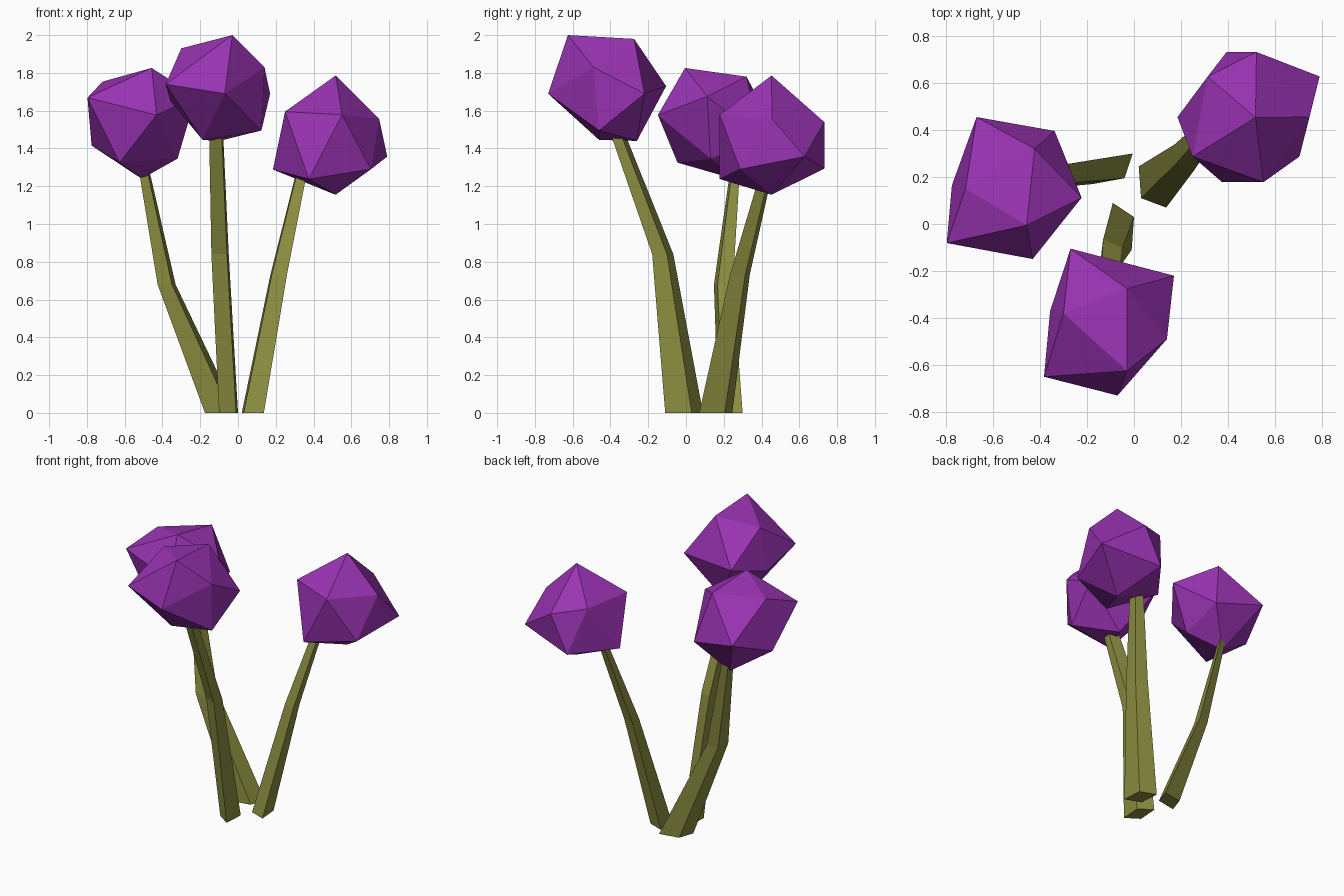
import bpy, bmesh


def material(name, rgb):
    m = bpy.data.materials.new(name)
    m.diffuse_color = (*rgb, 1)
    return m


def finish(bm, name, mat):
    bmesh.ops.recalc_face_normals(bm, faces=bm.faces)
    me = bpy.data.meshes.new(name)
    bm.to_mesh(me)
    bm.free()
    me.materials.append(mat)
    ob = bpy.data.objects.new(name, me)
    bpy.context.collection.objects.link(ob)


# Faceted flower head: irregular twelve-point icosahedron
def flower_head(name, pts):
    bm = bmesh.new()
    for p in pts:
        bm.verts.new(p)
    bmesh.ops.convex_hull(bm, input=bm.verts)
    finish(bm, name, purple)


# Four-sided tapering stem: base corners, then (centre, x scale, y scale) rings
def stem(name, base, rings):
    cx = sum(p[0] for p in base) / 4
    cy = sum(p[1] for p in base) / 4
    bm = bmesh.new()
    loops = [[bm.verts.new((c[0] + (x - cx) * sx, c[1] + (y - cy) * sy, c[2]))
              for x, y in base]
             for c, sx, sy in [((cx, cy, 0), 1, 1)] + rings]
    for lo, hi in zip(loops, loops[1:]):
        for i in range(4):
            j = (i + 1) % 4
            bm.faces.new((lo[i], lo[j], hi[j], hi[i]))
    bm.faces.new(loops[0][::-1])
    bm.faces.new(loops[-1])
    finish(bm, name, olive)


purple = material("petal_purple", (0.32, 0.033, 0.45))
olive = material("stem_olive", (0.25, 0.26, 0.05))

# Front flower
stem("front_stem",
     [(-.09, .09), (0, .03), (-.01, -.11), (-.10, -.05)],
     [((-.095, -.123, .84), .92, .56), ((-.118, -.388, 1.55), .72, .36)])
flower_head("front_flower_head", [
    (-.03, -.625, 2.0), (-.03, -.275, 1.98), (-.30, -.38, 1.93),
    (.14, -.49, 1.83), (-.07, -.73, 1.69), (-.383, -.65, 1.74),
    (.17, -.22, 1.69), (-.27, -.105, 1.73), (-.357, -.37, 1.65),
    (.124, -.46, 1.495), (-.187, -.46, 1.445), (-.10, -.26, 1.44)])

# Left flower
stem("left_stem",
     [(-.005, .30), (-.04, .195), (-.175, .17), (-.14, .275)],
     [((-.378, .198, .68), .56, .77), ((-.51, .266, 1.35), .3, .35)])
flower_head("left_flower_head", [
    (-.457, -.005, 1.826), (-.423, .32, 1.78), (-.717, .15, 1.754),
    (-.223, .112, 1.675), (-.431, -.149, 1.577), (-.797, -.081, 1.669),
    (-.338, .396, 1.45), (-.67, .455, 1.53), (-.775, .165, 1.415),
    (-.32, .13, 1.346), (-.627, -.045, 1.325), (-.51, .25, 1.24)])

# Right flower
stem("right_stem",
     [(.02, .245), (.03, .11), (.137, .07), (.127, .205)],
     [((.215, .285, .73), .75, .6), ((.354, .446, 1.35), .45, .33)])
flower_head("right_flower_head", [
    (.517, .453, 1.786), (.747, .455, 1.558), (.551, .178, 1.578),
    (.249, .287, 1.595), (.313, .627, 1.59), (.521, .732, 1.54),
    (.704, .287, 1.29), (.375, .178, 1.238), (.185, .455, 1.288),
    (.394, .732, 1.293), (.79, .628, 1.357), (.517, .453, 1.155)])
